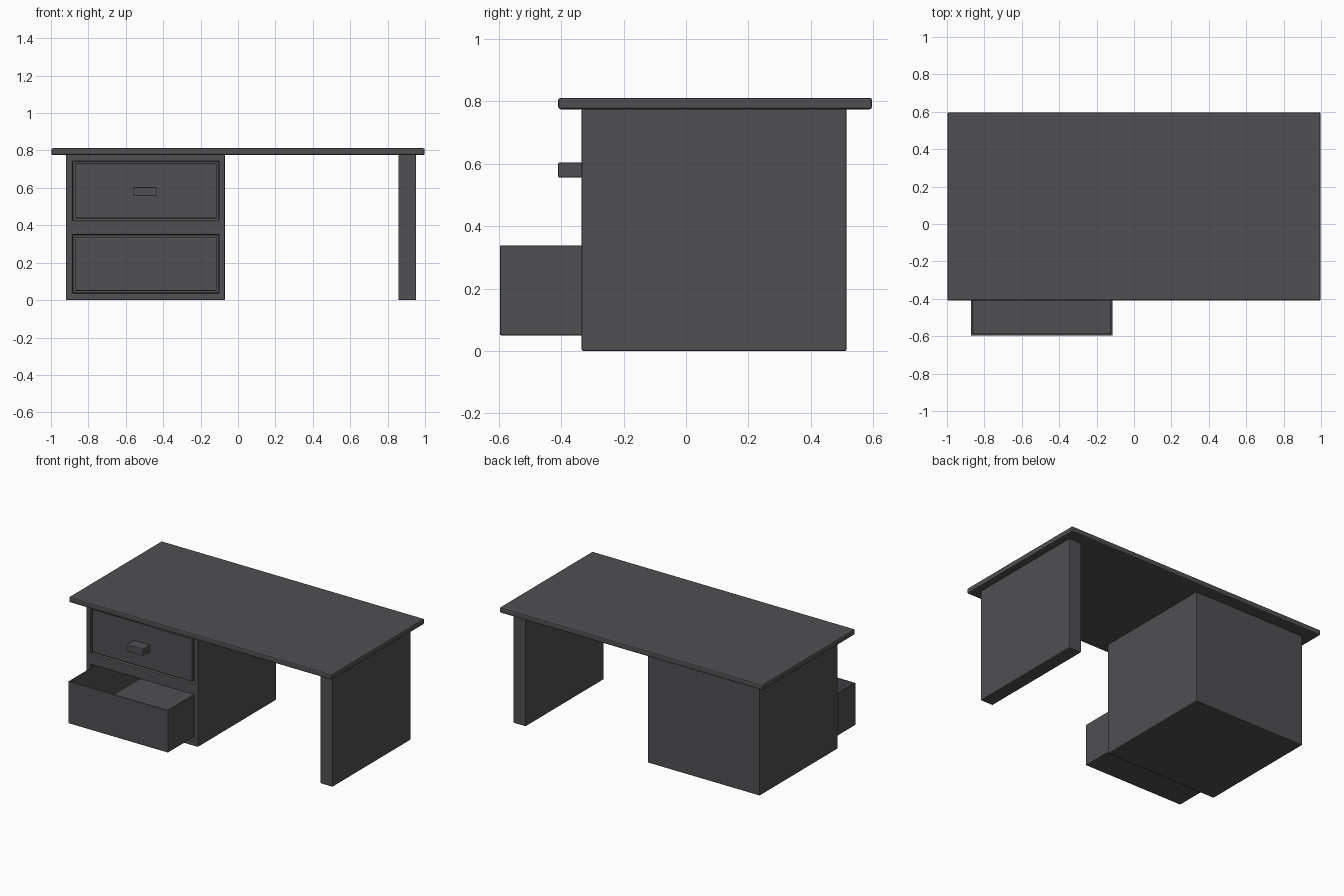
import bpy
import bmesh

cube = bpy.data.objects.get("Cube")
if cube:
    bpy.data.objects.remove(cube, do_unlink=True)

# Single dark grey finish
grey = bpy.data.materials.new("charcoal_grey")
grey.use_nodes = True
COLOUR = (0.08, 0.078, 0.086, 1)
grey.diffuse_color = COLOUR
grey.node_tree.nodes["Principled BSDF"].inputs["Base Color"].default_value = COLOUR


def box(name, x, y, z, wall=0):
    """Box from axis ranges; wall > 0 hollows it out as an open-topped tray."""
    bm = bmesh.new()
    bmesh.ops.create_cube(bm, size=1)
    for v in bm.verts:
        v.co = [(lo + hi) / 2 + c * (hi - lo) for c, (lo, hi) in zip(v.co, (x, y, z))]
    if wall:
        top = max(bm.faces, key=lambda f: f.calc_center_median().z)
        bmesh.ops.inset_region(bm, faces=[top], thickness=wall)
        inner = bmesh.ops.extrude_face_region(bm, geom=[top])
        for v in inner["geom"]:
            if isinstance(v, bmesh.types.BMVert):
                v.co.z = z[0] + wall
        bmesh.ops.delete(bm, geom=[top], context="FACES")
    bmesh.ops.recalc_face_normals(bm, faces=bm.faces)
    mesh = bpy.data.meshes.new(name)
    bm.to_mesh(mesh)
    bm.free()
    mesh.materials.append(grey)
    obj = bpy.data.objects.new(name, mesh)
    bpy.context.collection.objects.link(obj)
    return obj


def bevel(obj, width):
    mod = obj.modifiers.new("edge_bevel", "BEVEL")
    mod.width = width
    mod.segments = 2
    mod.limit_method = "ANGLE"


def cut(obj, cutter):
    mod = obj.modifiers.new("opening", "BOOLEAN")
    mod.operation = "DIFFERENCE"
    mod.solver = "EXACT"
    mod.object = cutter
    bpy.context.view_layer.objects.active = obj
    bpy.ops.object.modifier_apply(modifier=mod.name)
    bpy.data.objects.remove(cutter, do_unlink=True)


FRONT, BACK, UNDER = -0.335, 0.515, 0.777
DRAWER_X = (-0.872, -0.114)
UPPER_Z, LOWER_Z = (0.437, 0.73), (0.05, 0.338)
GAP = 0.012

# Table top and side panel
bevel(box("desk_top", (-0.998, 0.998), (-0.41, 0.597), (0.775, 0.812)), 0.008)
bevel(box("side_panel", (0.857, 0.952), (FRONT, BACK), (0, UNDER)), 0.005)

# Drawer cabinet with two openings
cabinet = box("drawer_cabinet", (-0.92, -0.07), (FRONT, BACK), (0, UNDER))
for low, high in (UPPER_Z, LOWER_Z):
    cut(cabinet, box("opening_cutter", (DRAWER_X[0] - GAP, DRAWER_X[1] + GAP),
                     (FRONT - 0.1, BACK - 0.03), (low - GAP, high + GAP)))
bevel(cabinet, 0.005)

# Closed upper drawer and pulled-out lower drawer
bevel(box("upper_drawer", DRAWER_X, (FRONT, 0.45), UPPER_Z, wall=0.016), 0.004)
bevel(box("lower_drawer", DRAWER_X, (-0.597, 0.19), LOWER_Z, wall=0.016), 0.004)

# Handle
bevel(box("drawer_handle", (-0.56, -0.435), (-0.41, FRONT + 0.005), (0.556, 0.604)), 0.004)
